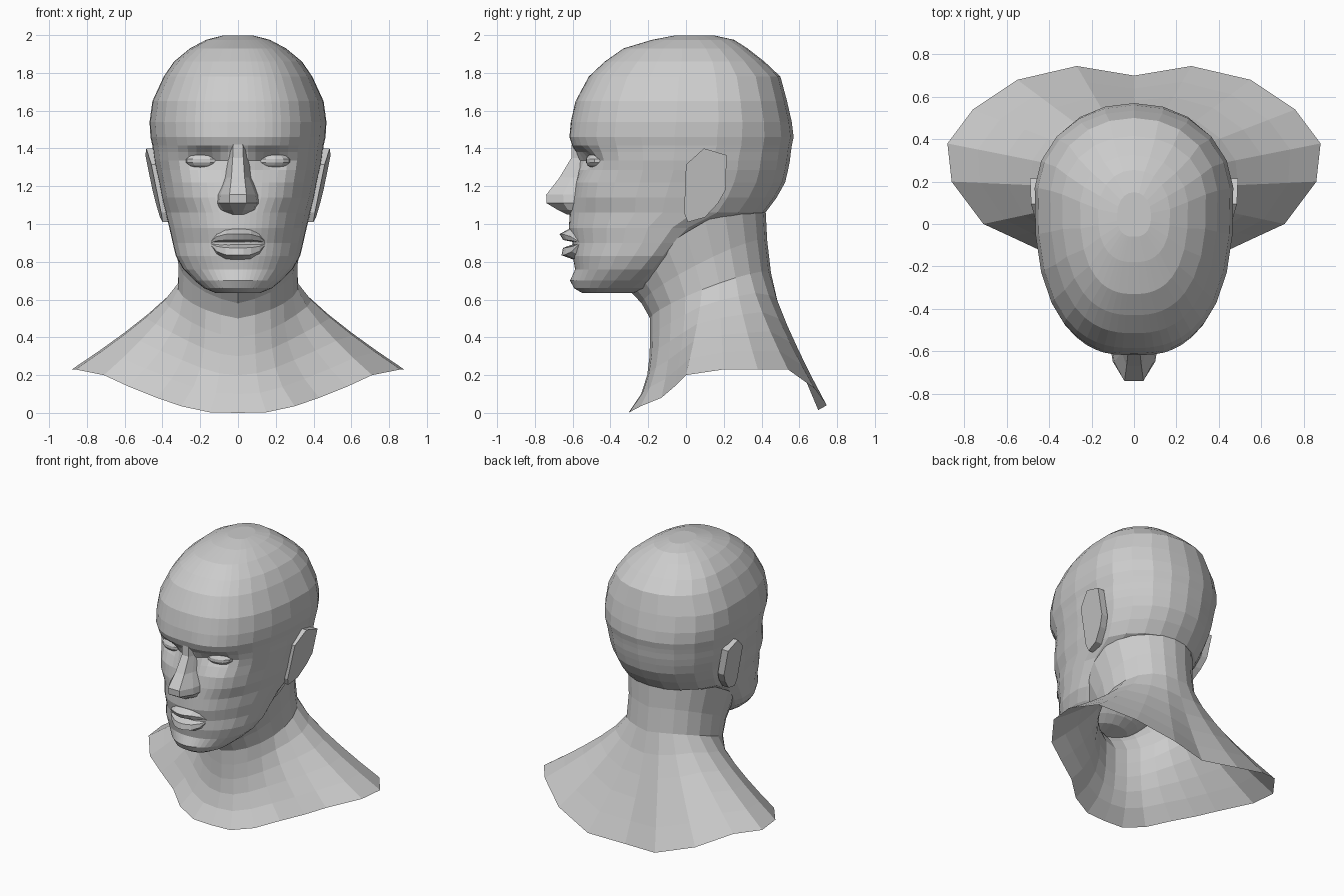
import bpy, bmesh
from math import sin, cos, radians, exp, pi


def loft(name, rows, closed=True, caps=False):
    """Skin stacked rows of points (bottom to top) into a flat shaded mesh."""
    bm = bmesh.new()
    vs = [[bm.verts.new(p) for p in row] for row in rows]
    n = len(rows[0])
    for lo, hi in zip(vs, vs[1:]):
        for j in range(n if closed else n - 1):
            k = (j + 1) % n
            bm.faces.new((lo[j], lo[k], hi[k], hi[j]))
    if caps:
        bm.faces.new(vs[0][::-1])
        bm.faces.new(vs[-1])
    me = bpy.data.meshes.new(name)
    bm.to_mesh(me)
    bm.free()
    ob = bpy.data.objects.new(name, me)
    bpy.context.collection.objects.link(ob)
    return ob


def mirrored(half):
    """Close a half ring (front to back on +x) with its mirror image."""
    return half + [(-x, y, z) for x, y, z in half[-2:0:-1]]


# Head: horizontal slices (z, half width, front y, widest y, back y)
slices = [
    (0.635, .12, -.55, -.42, -.28), (0.66, .18, -.59, -.37, -.16),
    (0.70, .23, -.60, -.32, -.10), (0.76, .29, -.585, -.26, -.05),
    (0.83, .33, -.60, -.20, 0), (0.90, .347, -.60, -.15, .06),
    (0.98, .365, -.62, -.10, .18), (1.06, .385, -.615, 0, .42),
    (1.14, .405, -.60, .05, .48), (1.22, .42, -.585, .08, .525),
    (1.285, .435, -.575, .10, .54), (1.335, .445, -.575, .10, .55),
    (1.38, .45, -.585, .11, .555), (1.415, .455, -.60, .12, .56),
    (1.46, .465, -.615, .12, .57), (1.54, .47, -.61, .13, .56),
    (1.65, .455, -.585, .13, .535), (1.78, .395, -.515, .12, .50),
    (1.86, .34, -.43, .11, .415), (1.93, .255, -.33, .08, .325),
    (1.975, .17, -.18, .05, .255), (1.998, .08, -.06, .04, .15)]
angles = [0, 4, 8, 13, 18, 24, 31, 40, 52, 66, 80, 95, 112, 130, 148, 164, 180]
# Face relief (x, z, spread x, spread z, push back): socket, brow, cheek, chin
relief = [(.18, 1.335, .10, .05, .065), (.16, 1.435, .13, .025, -.018),
          (.28, .93, .08, .10, .02), (.27, 1.2, .08, .06, -.012),
          (0, .71, .09, .035, -.015)]


def head_point(a, z, w, yf, yc, yb):
    s, c = max(0, sin(a)), cos(a)
    n = (2.5 if z > 1.1 else 2.2) if c > 0 else 2.1
    x = w * s ** (2 / n)
    if abs(s) < 1e-6:
        x = 0
    y = yc + (yf - yc if c > 0 else yb - yc) * abs(c) ** (2 / n)
    if y < -.2:
        y += sum(d * exp(-((x - px) / sx) ** 2 - ((z - pz) / sz) ** 2)
                 for px, pz, sx, sz, d in relief)
    return (x, y, z)


loft("head", [mirrored([head_point(radians(a), *s) for a in angles])
              for s in slices], caps=True)

# Neck and shoulders: cut edge flowing up into the neck column
rim = [(0, -.305, 0), (.15, -.30, .003), (.30, -.24, .035), (.43, -.13, .08),
       (.58, -.06, .14), (.71, 0, .20), (.86, .20, .23), (.88, .38, .23),
       (.76, .54, .23), (.55, .68, .13), (.27, .745, .04), (0, .70, .015)]
arc = [pi * i / (len(rim) - 1) for i in range(len(rim))]


def neck_ring(w, yf, yb, z0, z1, lift):
    ring = []
    for i, a in enumerate(arc):
        x = w * sin(a) if 0 < i < len(arc) - 1 else 0
        ring.append((x, (yf + yb) / 2 + (yf - yb) / 2 * cos(a),
                     z0 + (z1 - z0) * (1 - cos(a)) / 2 + lift * sin(a)))
    return ring


base = neck_ring(.32, -.19, .45, .50, .74, .05)
rows = []
for t in (1, .8, .6, .4, .2):
    row = []
    for a, p, q in zip(arc, base, rim):
        h = t ** (1.25 + 2.7 * max(0, cos(a)) ** 2)
        row.append((p[0] + (q[0] - p[0]) * h, p[1] + (q[1] - p[1]) * h,
                    p[2] + (q[2] - p[2]) * t))
    rows.append(row)
rows += [base, neck_ring(.318, -.235, .43, .58, .91, .06),
         neck_ring(.345, -.32, .42, .67, 1.10, .10)]
loft("neck_and_shoulders", [mirrored(r) for r in rows])

# Nose: (z, base half width, ridge half width, flare, ridge y, base y)
nose = [(1.05, .05, .02, 0, -.63, -.58), (1.075, .10, .03, .015, -.68, -.57),
        (1.11, .115, .045, .02, -.738, -.56), (1.155, .11, .045, .015, -.74, -.56),
        (1.245, .08, .035, 0, -.67, -.54), (1.35, .065, .028, 0, -.607, -.53),
        (1.42, .06, .025, 0, -.605, -.56)]
rows = []
for z, b, r, f, yr, yb in nose:
    side = [(b, yb), ((b + r) / 2 + f, (yr + yb) / 2), (r, yr)]
    rows.append([(-x, y, z) for x, y in side] + [(x, y, z) for x, y in side[::-1]])
loft("nose", rows, closed=False, caps=False)

# Lips: one profile (forward offset, z) tapering to the mouth corners
lip_profile = [(.02, .81), (-.058, .838), (-.05, .875), (.025, .90),
               (-.05, .915), (-.068, .945), (.01, .985)]
loft("lips", [[(.15 * t, -.60 + .04 * t * t + d * (1.02 - t * t),
                .90 + (z - .90) * (1.05 - t ** 4))
               for t in (-1, -.75, -.45, -.2, 0, .2, .45, .75, 1)]
              for d, z in lip_profile], closed=False)

# Ears: tilted slabs; eyes: flattened lidded balls
ear = [(-.01, 1.06), (.01, 1.01), (.10, 1.035), (.17, 1.11), (.21, 1.18),
       (.215, 1.365), (.095, 1.40), (0, 1.315)]
for side, s in (("left", 1), ("right", -1)):
    def ear_row(thick):
        return [(s * (.40 + (z - 1.02) * .2 + y * .1 - thick), y, z)
                for y, z in ear[::s]]
    loft(side + "_ear", [ear_row(.05), ear_row(0)], caps=True)

    bpy.ops.mesh.primitive_uv_sphere_add(segments=12, ring_count=7,
                                         location=(s * .185, -.475, 1.335))
    eye = bpy.context.object
    eye.name = side + "_eye"
    eye.scale = (.095, .055, .042)
    eye.rotation_euler = (0, 0, s * .2)
